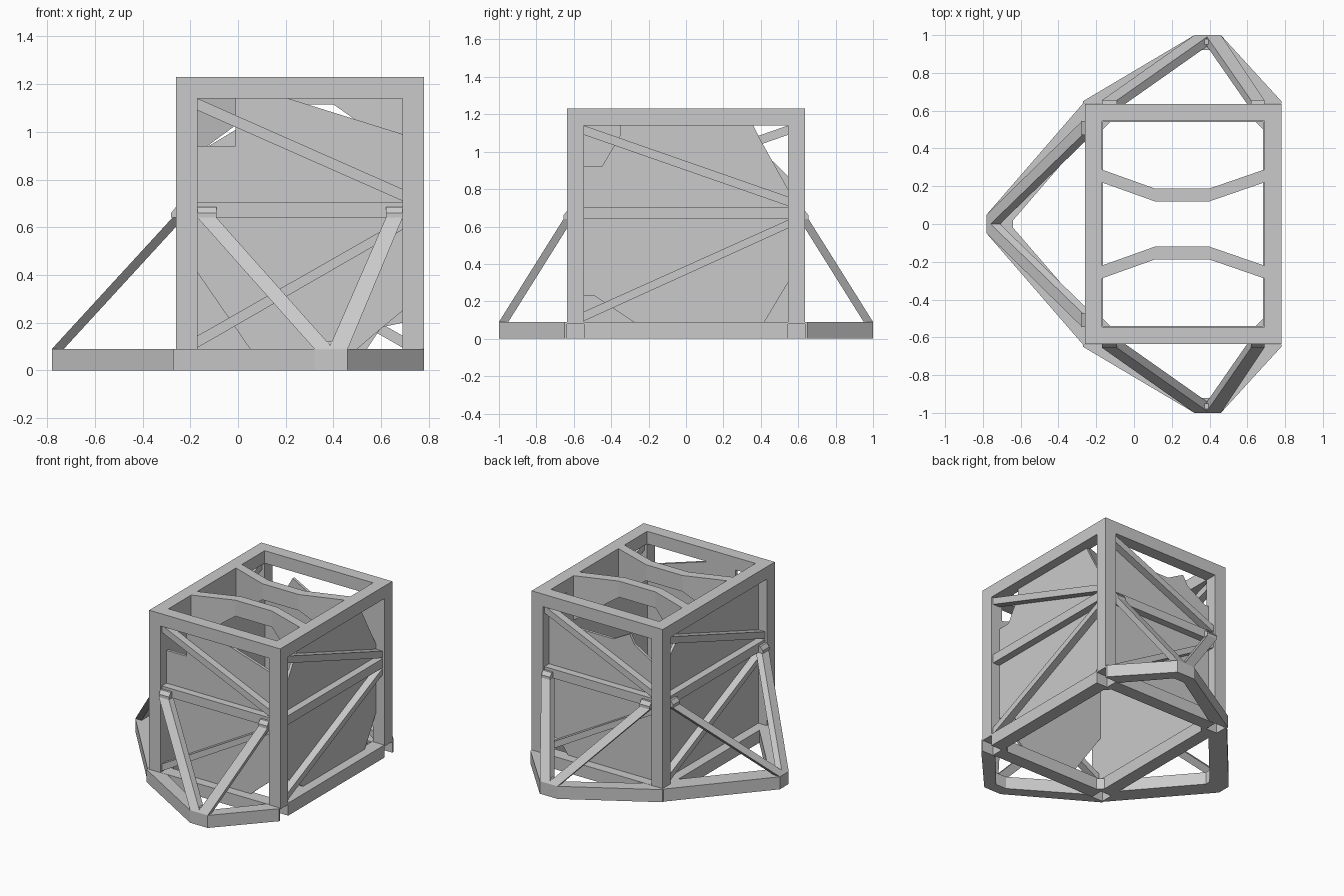
import bpy
import bmesh
from mathutils import Vector

if "Cube" in bpy.data.objects:
    bpy.data.objects.remove(bpy.data.objects["Cube"])

steel = bpy.data.materials.new("grey_steel")
steel.use_nodes = True
GREY = (0.59, 0.59, 0.59, 1)
steel.diffuse_color = GREY
steel.node_tree.nodes["Principled BSDF"].inputs["Base Color"].default_value = GREY

CENTRE_X, HALF_X, HALF_Y, HEIGHT, BEAM = 0.26, 0.52, 0.635, 1.23, 0.09
POST_FOOT = 0.08


def loft(name, *rings):
    """Closed solid through matching rings of points."""
    bm = bmesh.new()
    loops = [[bm.verts.new(p) for p in ring] for ring in rings]
    bm.faces.new(loops[0])
    bm.faces.new(loops[-1][::-1])
    for a, b in zip(loops, loops[1:]):
        for i in range(len(a)):
            j = (i + 1) % len(a)
            bm.faces.new((a[i], b[i], b[j], a[j]))
    bmesh.ops.recalc_face_normals(bm, faces=bm.faces)
    mesh = bpy.data.meshes.new(name)
    bm.to_mesh(mesh)
    bm.free()
    mesh.materials.append(steel)
    obj = bpy.data.objects.new(name, mesh)
    bpy.context.collection.objects.link(obj)


def plan(name, outline, z0, z1):
    """Plan outline extruded upward."""
    loft(name, [(x, y, z0) for x, y in outline], [(x, y, z1) for x, y in outline])


def rect(x0, x1, y0, y1):
    return [(x0, y0), (x1, y0), (x1, y1), (x0, y1)]


# Corner posts and small bottom gussets
for sx in (-1, 1):
    for sy in (-1, 1):
        x, y = CENTRE_X + sx * HALF_X, sy * HALF_Y
        xi, yi = x - sx * BEAM, y - sy * BEAM
        plan("corner_post", rect(x, xi, y, yi), POST_FOOT, HEIGHT)
        plan("corner_gusset", [(xi, yi), (xi - sx * 0.05, yi), (xi, yi - sy * 0.05)], 0, POST_FOOT)

# Bent roof ribs, arched underneath
for s in (-1, 1):
    stations = [(-0.17, 0.22, 0.91), (0.11, 0.12, 1.115), (0.40, 0.12, 1.115), (0.69, 0.22, 0.91)]
    loft("roof_rib", *[[(x, s * y, z), (x, s * (y + 0.068), z),
                        (x, s * (y + 0.068), HEIGHT), (x, s * y, HEIGHT)] for x, y, z in stations])

# Torn cladding outlines, seen from outside each side: across, up
front_cladding = [(-.43, .41), (-.21, .09), (.24, .09), (.31, .15), (.43, .25),
                  (.43, .99), (-.05, 1.14), (-.27, 1.14), (-.27, .94), (-.43, .94)]
left_cladding = [(-.545, .23), (-.49, .23), (-.28, .09), (.42, .09), (.545, .3), (.545, .8),
                 (.4, 1.06), (.36, 1.14), (-.35, 1.14), (-.35, 1.09), (-.45, .92), (-.545, .92)]
back_cladding = [(-.43, .2), (-.34, .18), (-.28, .09), (.43, .09), (.43, .93), (.4, .93),
                 (.25, 1.02), (.21, 1.09), (.08, 1.02), (-.23, 1.02), (-.43, 1.1)]
right_cladding = [(-.545, .09), (.545, .09), (.545, 1.14), (-.36, 1.14), (-.36, 1.05), (-.545, .87)]

# side name, outward direction, direction to the right seen from outside
SIDES = [("front", (0, -1), (1, 0), front_cladding),
         ("left", (1, 0), (0, 1), left_cladding),
         ("back", (0, 1), (-1, 0), back_cladding),
         ("right", (-1, 0), (0, -1), right_cladding)]

for side, out, across, cladding in SIDES:
    n, r = Vector((*out, 0)), Vector((*across, 0))
    reach = HALF_X if out[0] else HALF_Y
    half = (HALF_Y if out[0] else HALF_X) - BEAM

    def slab(name, outline, d0, d1):
        rings = [[Vector((CENTRE_X, 0, z)) + r * u + n * (reach - d) for u, z in outline]
                 for d in (d0, d1)]
        loft(side + "_" + name, *rings)

    def bar(name, left_low, left_high, right_low, right_high, d0=0.015, d1=0.07):
        slab(name, [(-half, left_low), (half, right_low), (half, right_high), (-half, left_high)], d0, d1)

    # Frame beams
    bar("top_beam", HEIGHT - BEAM, HEIGHT, HEIGHT - BEAM, HEIGHT, 0, BEAM)
    bar("bottom_beam", 0, BEAM, 0, BEAM, 0, 0.096)
    # Cladding with three bars fanning out from one post
    slab("cladding", cladding, 0.068, 0.088)
    bar("middle_bar", 0.64, 0.705, 0.64, 0.705)
    bar("upper_diagonal", 1.09, 1.14, 0.71, 0.76)
    bar("lower_diagonal", 0.095, 0.145, 0.59, 0.635)

# Brace pad profile: distance outward, height, with a chamfered top edge
PAD = [(0.02, 0.64), (0.02, 0.66), (0, 0.685), (-0.08, 0.685), (-0.08, 0.64)]

# Outrigger feet on the front and back
for s, side in ((-1, "front"), (1, "back")):
    outline = [(-.27, .637), (-.27, .65), (.32, 1), (.46, 1), (.78, .65), (.78, .637),
               (.67, .637), (.425, .92), (.34, .92), (-.115, .637)]
    plan(side + "_outrigger_base", [(x, s * y) for x, y in outline], 0, BEAM)
    plan(side + "_brace_web", rect(.365, .405, s * .95, s * .98), BEAM, 0.12)
    for foot, head in (((.32, .40), (-.17, -.09)), ((.38, .46), (.62, .69))):
        low = rect(*foot, s * 1.0, s * 0.95)
        high = rect(*head, s * 0.655, s * 0.605)
        loft(side + "_brace", [(x, y, BEAM) for x, y in low], [(x, y, 0.64) for x, y in high])
        loft(side + "_brace_pad", *[[(x, s * (HALF_Y + d), z) for d, z in PAD] for x in head])

# Outrigger foot on the right side
half_base = [(-.26, .65), (-.78, .05), (-.78, -.05), (-.26, -.65),
             (-.26, -.46), (-.64, -.02), (-.64, .02), (-.26, .46)]
plan("right_outrigger_base", half_base, 0, BEAM)
for s in (-1, 1):
    low = rect(-.78, -.73, -s * .02, s * .05)
    high = rect(-.275, -.225, s * .47, s * .545)
    loft("right_brace", [(x, y, BEAM) for x, y in low], [(x, y, 0.64) for x, y in high])
    loft("right_brace_pad", *[[(CENTRE_X - HALF_X - d, s * y, z) for d, z in PAD] for y in (.47, .545)])
